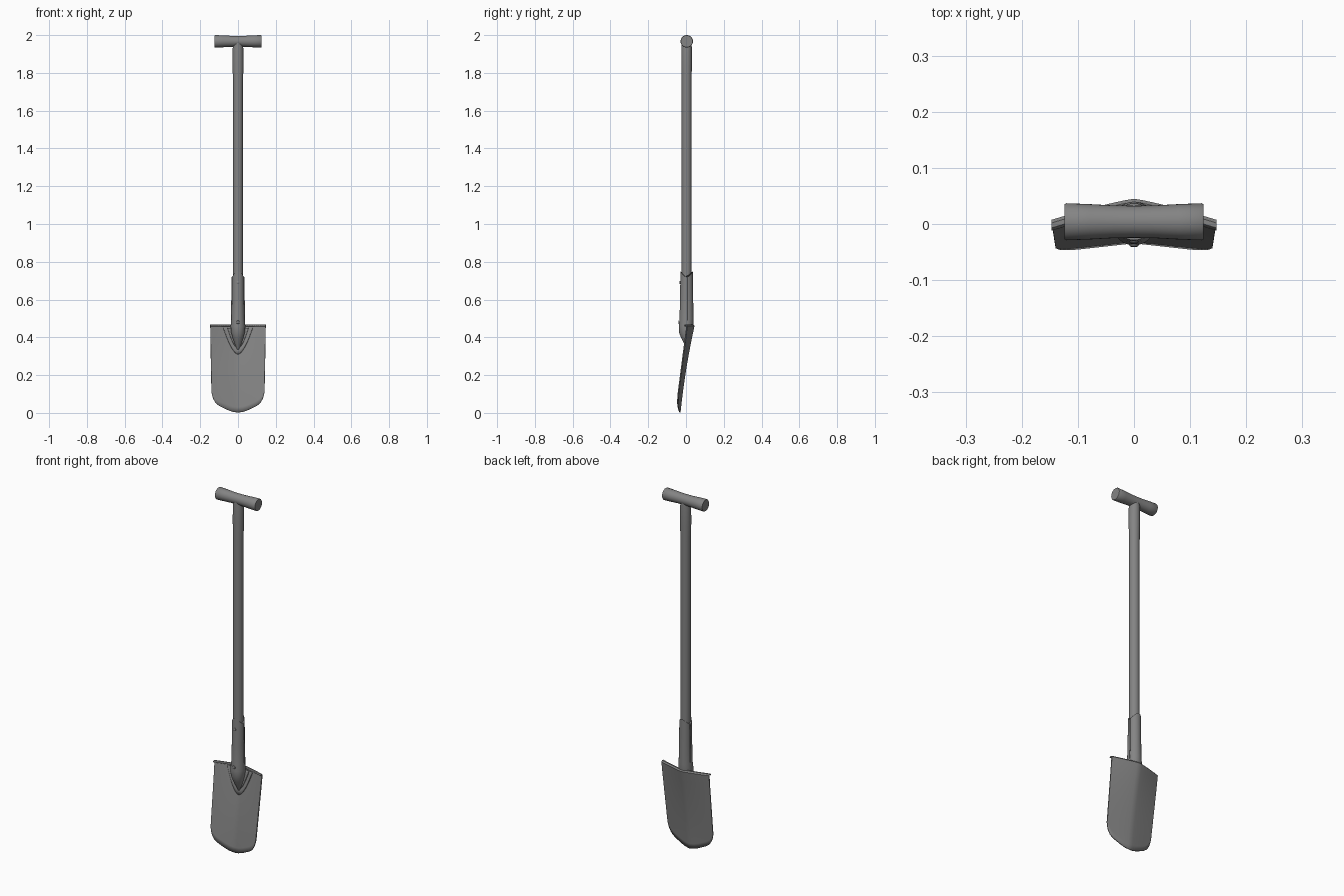
import bpy, math

if "Cube" in bpy.data.objects:
    bpy.data.objects.remove(bpy.data.objects["Cube"])

steel = bpy.data.materials.new("grey")
steel.diffuse_color = (0.23, 0.23, 0.23, 1)
steel.use_nodes = True
steel.node_tree.nodes["Principled BSDF"].inputs["Base Color"].default_value = steel.diffuse_color


def make(name, verts, faces, angle=40):
    me = bpy.data.meshes.new(name)
    me.from_pydata(verts, [], faces)
    me.materials.append(steel)
    ob = bpy.data.objects.new(name, me)
    bpy.context.collection.objects.link(ob)
    bpy.ops.object.select_all(action='DESELECT')
    ob.select_set(True)
    bpy.context.view_layer.objects.active = ob
    bpy.ops.object.shade_smooth_by_angle(angle=math.radians(angle))
    return ob


def loft(name, rings, point, n=32):
    """Closed loft; point(ring, angle) gives each vertex."""
    verts = [point(r, 2 * math.pi * i / n) for r in rings for i in range(n)]
    faces = [(k * n + i, k * n + (i + 1) % n, (k + 1) * n + (i + 1) % n, (k + 1) * n + i)
             for k in range(len(rings) - 1) for i in range(n)]
    faces += [tuple(reversed(range(n))), tuple(range((len(rings) - 1) * n, len(rings) * n))]
    return make(name, verts, faces)


def upright(r, a):
    z, cy, rx, ry = r
    return (rx * math.cos(a), cy + ry * math.sin(a), z)


def lerp(pts, t):
    for (a, b), (c, d) in zip(pts, pts[1:]):
        if t <= c:
            return b + (d - b) * (t - a) / (c - a)
    return pts[-1][1]


def blade_y(x, z):
    """Dished blade surface: centre set back, edges forward."""
    mid = -0.032 + 0.101 * z + 0.13 * z * z
    edge = -0.056 + 0.132 * z
    return mid + (edge - mid) * min(1, abs(x) / 0.146) ** 1.2


def sheet(name, us, rows, point, thick):
    n = len(us)
    verts = [point(u, r) for r in rows for u in us]
    faces = [(k * n + i, k * n + i + 1, (k + 1) * n + i + 1, (k + 1) * n + i)
             for k in range(len(rows) - 1) for i in range(n - 1)]
    ob = make(name, verts, faces)
    mod = ob.modifiers.new("thickness", 'SOLIDIFY')
    mod.thickness = thick
    mod.offset = 0
    return ob


# Waisted T grip
loft("grip", [(-0.124, 0.031), (-0.121, 0.033), (-0.08, 0.0315), (-0.035, 0.029), (0, 0.0285),
              (0.035, 0.029), (0.08, 0.0315), (0.121, 0.033), (0.124, 0.031)],
     lambda r, a: (r[0], 0.004 + r[1] * math.cos(a), 1.967 + r[1] * math.sin(a)))

# Wooden shaft, swelling slightly under the grip
loft("shaft", [(0.42, 0.003, 0.026, 0.026), (1.75, 0.003, 0.0265, 0.0265),
               (1.84, 0.003, 0.029, 0.028), (1.93, 0.003, 0.028, 0.028),
               (1.96, 0.003, 0.024, 0.026)], upright)

# Socket cone running down into the blade
sock = [(0.735, 0.004, 0.031, 0.033), (0.6, 0.003, 0.0325, 0.035), (0.5, 0.003, 0.035, 0.037),
        (0.46, 0.001, 0.039, 0.039), (0.425, -0.001, 0.036, 0.036), (0.395, 0.002, 0.028, 0.027),
        (0.365, 0.006, 0.017, 0.016), (0.335, 0.01, 0.004, 0.006)]
ob = loft("socket", sock[::-1], upright)
# Raised tongues on front and back of the socket rim
for v in ob.data.vertices:
    if v.co.z > 0.73:
        s = (v.co.y - 0.004) / 0.033
        v.co.z = 0.72 + 0.03 * s * s

# Seam strips down both sides of the socket
for s in (-1, 1):
    loft("socket_seam", [(0.49, 0.008, 0.003, 0.003), (0.72, 0.008, 0.003, 0.003)],
         lambda r, a, s=s: (s * (0.034 - 0.012 * (r[0] - 0.49)) + r[2] * math.cos(a),
                            r[1] + r[3] * math.sin(a), r[0]), 8)

# Rivets
for z, y in ((0.69, -0.030), (0.48, -0.036)):
    loft("rivet", [(0, 0.009), (0.003, 0.008), (0.005, 0.004)],
         lambda r, a: (r[1] * math.cos(a), y - r[0], z + r[1] * math.sin(a)), 12)

# Blade with rounded tip and folded tread along the top
tip = [(0, 0.002), (0.2, 0.006), (0.4, 0.016), (0.7, 0.036), (0.85, 0.052), (0.95, 0.078), (1, 0.11)]
us = [math.sin(math.pi / 2 * i / 16) for i in range(-16, 17)]
rows = [(i / 16, 0, 0) for i in range(17)] + [(1, -0.004, 0.005), (1, -0.010, 0.005), (1, -0.014, 0.0)]


def blade_pt(u, r):
    t, dy, dz = r
    low = lerp(tip, abs(u))
    z = low + (0.46 - low) * t
    x = u * (0.14 + 0.007 * (z - 0.1) / 0.36)
    return (x, blade_y(x, z) + dy, z + dz)


sheet("blade", us, rows, blade_pt, 0.006)

# Stepped U-shaped reinforcement around the socket foot
for name, w, low, off in (("outer_flange", 0.076, 0.31, 0.005), ("inner_flange", 0.054, 0.34, 0.010)):
    def flange_pt(u, t, w=w, low=low, off=off):
        zl = low + (0.445 - low) * abs(u) ** 1.7
        z = zl + (0.45 - zl) * t
        return (u * w, blade_y(u * w, z) - off, z)
    sheet(name, [i / 10 for i in range(-10, 11)], [i / 6 for i in range(7)], flange_pt, 0.006)
